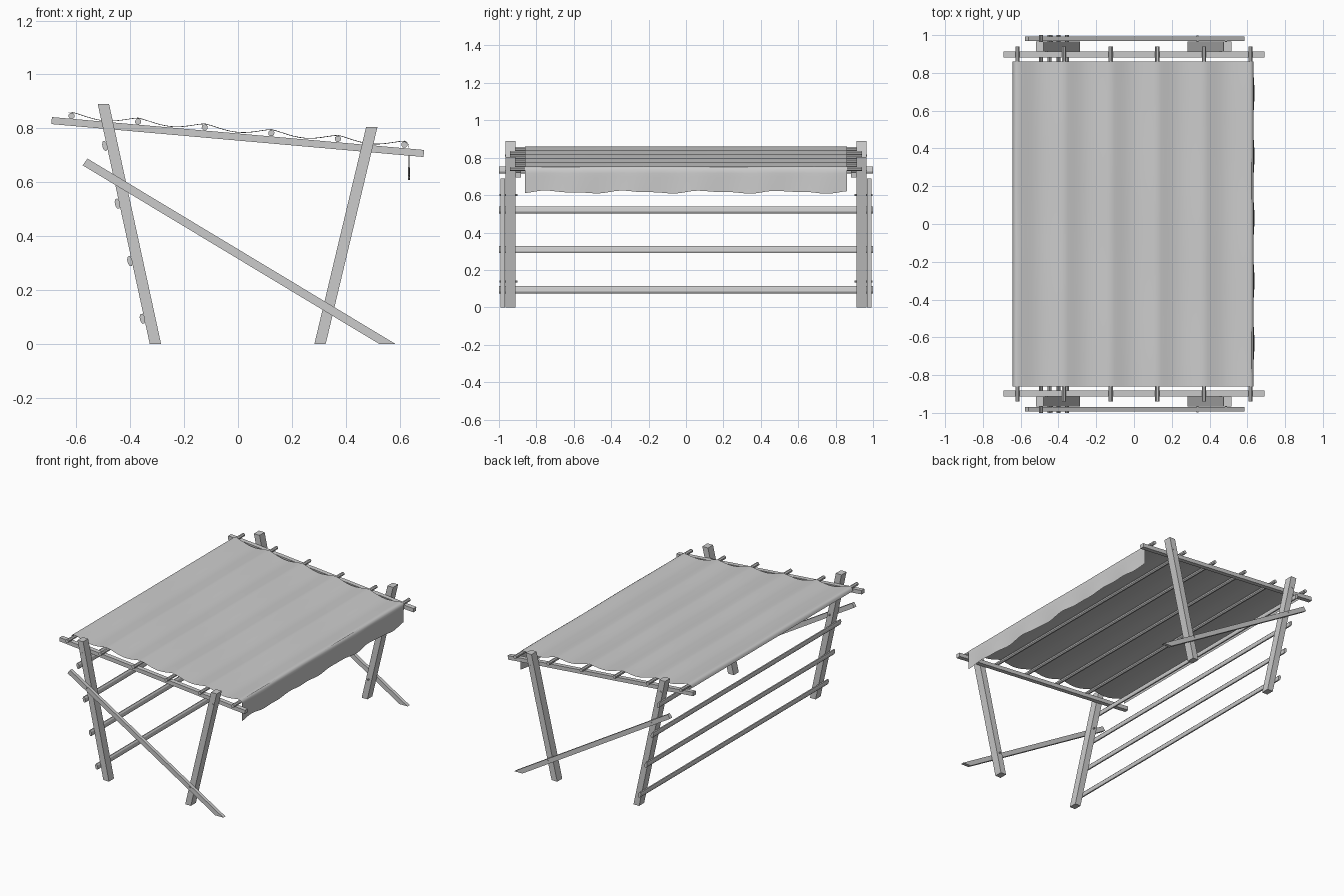
import bpy, bmesh, math

if "Cube" in bpy.data.objects:
    bpy.data.objects.remove(bpy.data.objects["Cube"])

def make_object(name, bm, smooth=False):
    bmesh.ops.recalc_face_normals(bm, faces=bm.faces)
    me = bpy.data.meshes.new(name)
    bm.to_mesh(me)
    bm.free()
    ob = bpy.data.objects.new(name, me)
    bpy.context.collection.objects.link(ob)
    if smooth:
        for p in me.polygons:
            p.use_smooth = True
    return ob

def prism(name, pts, y0, y1):
    """Extrude an x-z outline along y."""
    bm = bmesh.new()
    a = [bm.verts.new((x, y0, z)) for x, z in pts]
    b = [bm.verts.new((x, y1, z)) for x, z in pts]
    n = len(pts)
    bm.faces.new(a)
    bm.faces.new(b[::-1])
    for i in range(n):
        j = (i + 1) % n
        bm.faces.new((a[i], b[i], b[j], a[j]))
    return make_object(name, bm)

def octagon(cx, cz, rx, rz, tilt):
    pts = []
    for k in range(8):
        t = math.pi / 8 + k * math.pi / 4
        u, v = rx * math.cos(t) / 0.924, rz * math.sin(t) / 0.924
        pts.append((cx + u * math.cos(tilt) - v * math.sin(tilt),
                    cz + u * math.sin(tilt) + v * math.cos(tilt)))
    return pts

def rail_z(x):
    return 0.769 - 0.0866 * x

# Side frames, outlines shared by both ends
SIDE = {
    "rear_leg": ([(-0.327, 0), (-0.285, 0), (-0.478, 0.89), (-0.52, 0.89)], 0.912, 0.966),
    "front_leg": ([(0.283, 0), (0.325, 0), (0.517, 0.805), (0.475, 0.805)], 0.912, 0.966),
    "roof_rail": ([(-0.692, 0.816), (-0.69, 0.842), (0.69, 0.720), (0.688, 0.694)], 0.882, 0.912),
    "brace": ([(0.525, 0), (0.585, 0), (-0.558, 0.688), (-0.576, 0.663)], 0.969, 0.992),
}
for s, end in ((-1, "near"), (1, "far")):
    for name, (pts, y0, y1) in SIDE.items():
        prism(f"{name}_{end}", pts, s * y0, s * y1)
    # Pegs where the brace crosses the legs, and the rail crosses the legs
    for i, (x, z, y) in enumerate([(0.336, 0.138, 0.997), (-0.435, 0.6, 0.997),
                                   (0.487, 0.727, 0.969), (-0.487, 0.811, 0.969)]):
        prism(f"peg_{end}_{i}", octagon(x, z, 0.005, 0.005, 0), s * 0.90, s * y)

# Fence rails along the rear legs
lean = math.atan2(0.193, 0.89)
for i, z in enumerate((0.094, 0.308, 0.521, 0.735)):
    prism(f"fence_rail_{i}", octagon(-0.334 - 0.217 * z, z, 0.009, 0.0185, lean), -1, 1)

# Roof poles resting on the rails
POLES = [-0.617 + 0.2468 * i for i in range(6)]
for i, x in enumerate(POLES):
    prism(f"roof_pole_{i}", octagon(x, rail_z(x) + 0.024, 0.011, 0.011, -0.086), -0.94, 0.94)

# Canopy profile: rear lip, sagging bays between poles, hanging front flap
top = 0.0375
profile = [(-0.642, rail_z(-0.617) + 0.012), (-0.638, rail_z(-0.617) + 0.026),
           (-0.630, rail_z(-0.617) + 0.035)]
for a, b in zip(POLES, POLES[1:]):
    for k in range(12):
        t = k / 12
        x = a + (b - a) * t
        profile.append((x, rail_z(x) + top - 0.021 * math.sin(math.pi * t) ** 1.3))
zt = rail_z(0.617) + top
profile += [(0.617, zt), (0.627, zt - 0.005), (0.633, zt - 0.016)]
body = len(profile)
FLAP = 6
for k in range(1, FLAP + 1):
    profile.append((0.634, zt - 0.016 + (0.616 - zt + 0.016) * k / FLAP))

bm = bmesh.new()
NY = 60
rows = []
for j in range(NY + 1):
    y = -0.86 + 1.72 * j / NY
    row = []
    for i, (x, z) in enumerate(profile):
        if i >= body:
            f = (i - body + 1) / FLAP
            x += 0.004 * f * math.sin(19 * y + 1)
            z += 0.006 * f * math.sin(15 * y) + 0.003 * f * math.sin(31 * y)
        elif i > 2:
            z += 0.0012 * math.sin(7 * y + 5 * x)
        row.append(bm.verts.new((x, y, z)))
    rows.append(row)
for r, q in zip(rows, rows[1:]):
    for i in range(len(profile) - 1):
        bm.faces.new((r[i], r[i + 1], q[i + 1], q[i]))
make_object("canopy_cloth", bm, smooth=True)
